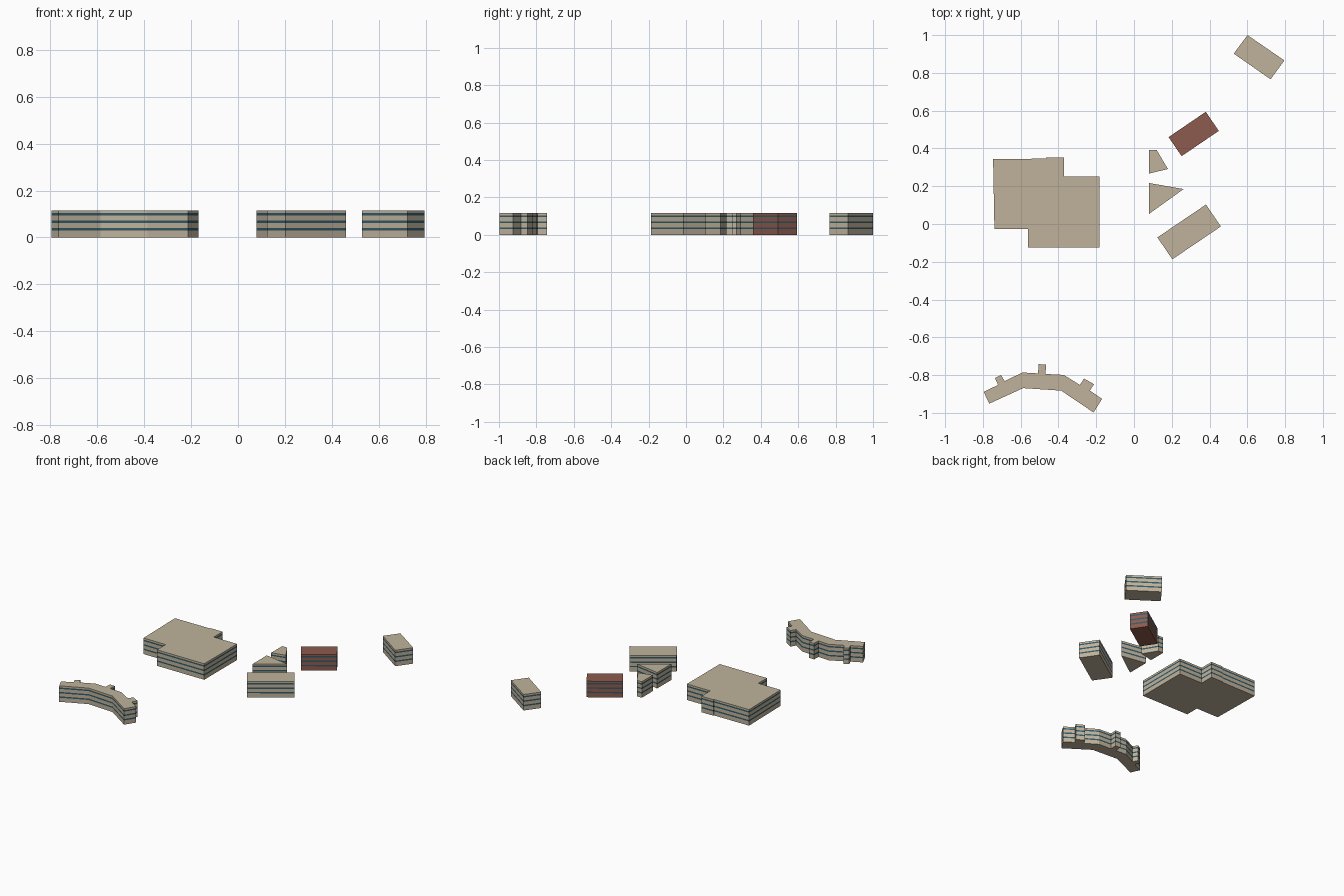
import bpy, bmesh

if "Cube" in bpy.data.objects:
    bpy.data.objects.remove(bpy.data.objects["Cube"])

def material(name, rgb):
    m = bpy.data.materials.new(name)
    m.diffuse_color = (*rgb, 1)
    m.use_nodes = True
    m.node_tree.nodes["Principled BSDF"].inputs["Base Color"].default_value = m.diffuse_color
    return m

TAN = material("tan_wall", (0.53, 0.45, 0.33))
RED = material("red_wall", (0.27, 0.105, 0.075))
GLASS = material("blue_glass", (0.03, 0.10, 0.14))

# Wall levels: three floors, each with a thin window band
HEIGHT = 0.116
LEVELS = [0.0]
for floor in range(3):
    z = 0.035 + floor * 0.032
    LEVELS += [z - 0.005, z + 0.005]
LEVELS.append(HEIGHT)

def building(name, outline, wall=TAN):
    """Closed prism over a footprint, with flush window bands all round."""
    area = sum(a[0] * b[1] - b[0] * a[1]
               for a, b in zip(outline, outline[1:] + outline[:1]))
    if area < 0:
        outline = outline[::-1]
    n = len(outline)
    bm = bmesh.new()
    rings = [[bm.verts.new((x, y, z)) for x, y in outline] for z in LEVELS]
    for k, (lo, hi) in enumerate(zip(rings, rings[1:])):
        for i in range(n):
            j = (i + 1) % n
            bm.faces.new((lo[i], lo[j], hi[j], hi[i])).material_index = k % 2
    bm.faces.new(rings[0][::-1])
    bm.faces.new(rings[-1])
    mesh = bpy.data.meshes.new(name)
    bm.to_mesh(mesh)
    bm.free()
    mesh.materials.append(wall)
    mesh.materials.append(GLASS)
    bpy.context.collection.objects.link(bpy.data.objects.new(name, mesh))

# Large stepped block
building("main_block", [
    (-0.746, 0.344), (-0.465, 0.346), (-0.465, 0.352), (-0.37, 0.352),
    (-0.37, 0.251), (-0.183, 0.251), (-0.183, -0.125), (-0.561, -0.125),
    (-0.561, -0.026), (-0.739, -0.026)])

# Bent block with three stair towers on its back
building("curved_block", [
    (-0.796, -0.889), (-0.72, -0.852), (-0.736, -0.816), (-0.704, -0.799),
    (-0.685, -0.832), (-0.59, -0.786), (-0.508, -0.791), (-0.505, -0.742),
    (-0.466, -0.744), (-0.468, -0.794), (-0.372, -0.799), (-0.286, -0.852),
    (-0.265, -0.818), (-0.212, -0.848), (-0.233, -0.882), (-0.169, -0.926),
    (-0.214, -0.998), (-0.386, -0.882), (-0.587, -0.869), (-0.766, -0.951)])

# Small blocks on the right
building("south_block", [(0.124, -0.071), (0.381, 0.103), (0.46, -0.013), (0.203, -0.187)])
building("red_block", [(0.183, 0.46), (0.38, 0.594), (0.449, 0.493), (0.252, 0.359)], RED)
building("north_block", [(0.528, 0.902), (0.601, 1.0), (0.796, 0.866), (0.723, 0.766)])
building("trapezoid_block", [(0.079, 0.393), (0.119, 0.393), (0.18, 0.291), (0.079, 0.267)])
building("triangle_block", [(0.079, 0.217), (0.263, 0.185), (0.079, 0.053)])
